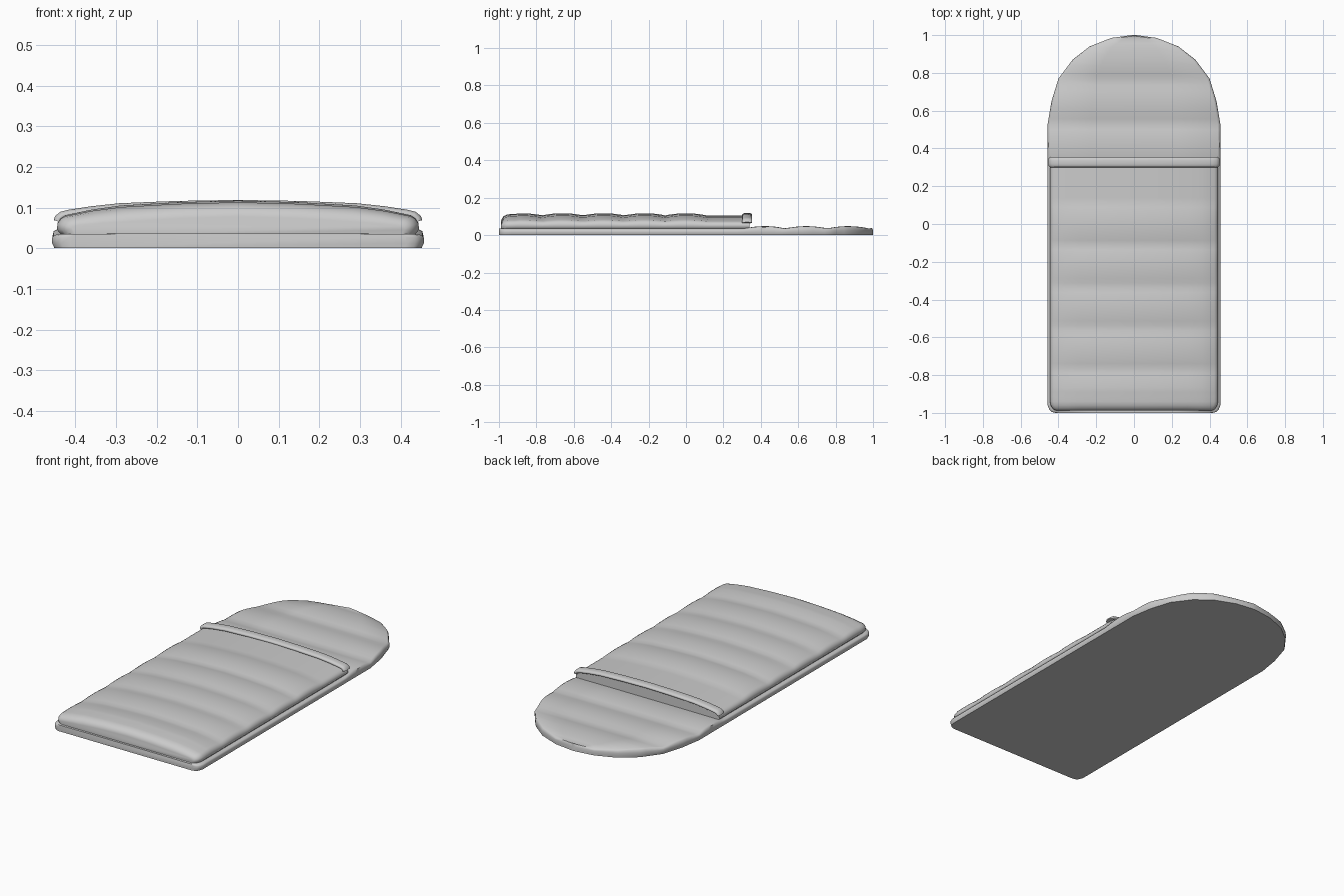
import bpy, bmesh, math

if "Cube" in bpy.data.objects:
    bpy.data.objects.remove(bpy.data.objects["Cube"])


def interp(table, v):
    for (a, p), (b, q) in zip(table, table[1:]):
        if v <= b:
            return p + (q - p) * max(0, v - a) / (b - a)
    return table[-1][1]


def loft(name, rings, angle=50):
    """Skin closed rings of equal size and cap both ends."""
    bm = bmesh.new()
    vs = [[bm.verts.new(p) for p in r] for r in rings]
    n = len(rings[0])
    for a, b in zip(vs, vs[1:]):
        for i in range(n):
            j = (i + 1) % n
            bm.faces.new((a[i], a[j], b[j], b[i]))
    bm.faces.new(vs[0])
    bm.faces.new(vs[-1])
    bmesh.ops.recalc_face_normals(bm, faces=bm.faces)
    me = bpy.data.meshes.new(name)
    bm.to_mesh(me)
    bm.free()
    ob = bpy.data.objects.new(name, me)
    bpy.context.collection.objects.link(ob)
    bpy.ops.object.select_all(action='DESELECT')
    bpy.context.view_layer.objects.active = ob
    ob.select_set(True)
    bpy.ops.object.shade_smooth_by_angle(angle=math.radians(angle))
    return ob


def mirrored(half):
    """Mirror a half profile (x, z), listed from the bottom up to the centre."""
    return half + [(-x, z) for x, z in reversed(half) if x > 1e-6]


def stations(keys, step):
    out = []
    for a, b in zip(keys, keys[1:]):
        n = max(1, round((b - a) / step))
        out += [a + (b - a) * i / n for i in range(n)]
    return out + [keys[-1]]


# Bottom pad with rounded head and soft quilting waves
width = [(-1, .415), (-.995, .435), (-.985, .447), (-.96, .457), (.53, .457), (.65, .437),
         (.77, .400), (.87, .325), (.94, .235), (.985, .12), (1, .012)]


def pad_top(y):
    if y < .32:
        return .035
    wave = abs(math.sin(math.pi * (y - .31) / .225))
    return .034 + .013 * wave ** .8


rings = []
for y in stations([w[0] for w in width], .028):
    w, t = interp(width, y), pad_top(y)
    half = [(w * .988, 0, 1), (w, .012, 1), (w, .026, 1), (w * .992, t - .005, .998),
            (w * .97, t, .994), (w * .5, t + .001, .994)]
    half = [(x, y * s if y > .5 else y, z) for x, z, s in half]
    rings.append(half + [(-x, py, z) for x, py, z in reversed(half)])
loft("bottom_pad", rings)

# Quilted cover: arched section, waves along the length
arch = [(.432, .030), (.445, .045), (.444, .062), (.436, .074), (.425, .081), (.36, .095),
        (.29, .105), (.15, .113), (0, .117)]
ends = [(-.988, .0), (-.984, .35), (-.975, .65), (-.96, .88), (-.94, 1), (.34, 1)]
rings = []
for y in stations([e[0] for e in ends], .025):
    f = interp(ends, y)
    if y < .11:
        dip = .012 * (1 - abs(math.sin(math.pi * (y + .99) / .22)) ** .8)
        if y < -.9:
            dip = .004
    else:
        dip = .012
    ring = []
    for x, z in arch:
        k = max(0, min(1, (z - .045) / .06))
        zz = z - dip * k
        zz -= (1 - f) * .035 * k
        ring.append((x - (1 - f) * .035 * x / .445, zz))
    rings.append([(x, y, z) for x, z in mirrored(ring)])
loft("quilted_cover", rings)

# Rolled hem across the open end of the cover
path = mirrored([(.443, .066), (.441, .073), (.432, .080), (.415, .084), (.36, .0925),
                 (.29, .100), (.15, .1055), (0, .108)])
rings = []
for i, (x, z) in enumerate(path):
    p, q = path[max(i - 1, 0)], path[min(i + 1, len(path) - 1)]
    dx, dz = q[0] - p[0], q[1] - p[1]
    l = math.hypot(dx, dz)
    nx, nz = dz / l, -dx / l
    ring = []
    for k in range(14):
        a = 2 * math.pi * k / 14
        r = .011 * math.sin(a)
        ring.append((x + nx * r, .327 + .027 * math.copysign(abs(math.cos(a)) ** .7, math.cos(a)), z + nz * r))
    rings.append(ring)
loft("cover_hem", rings)
